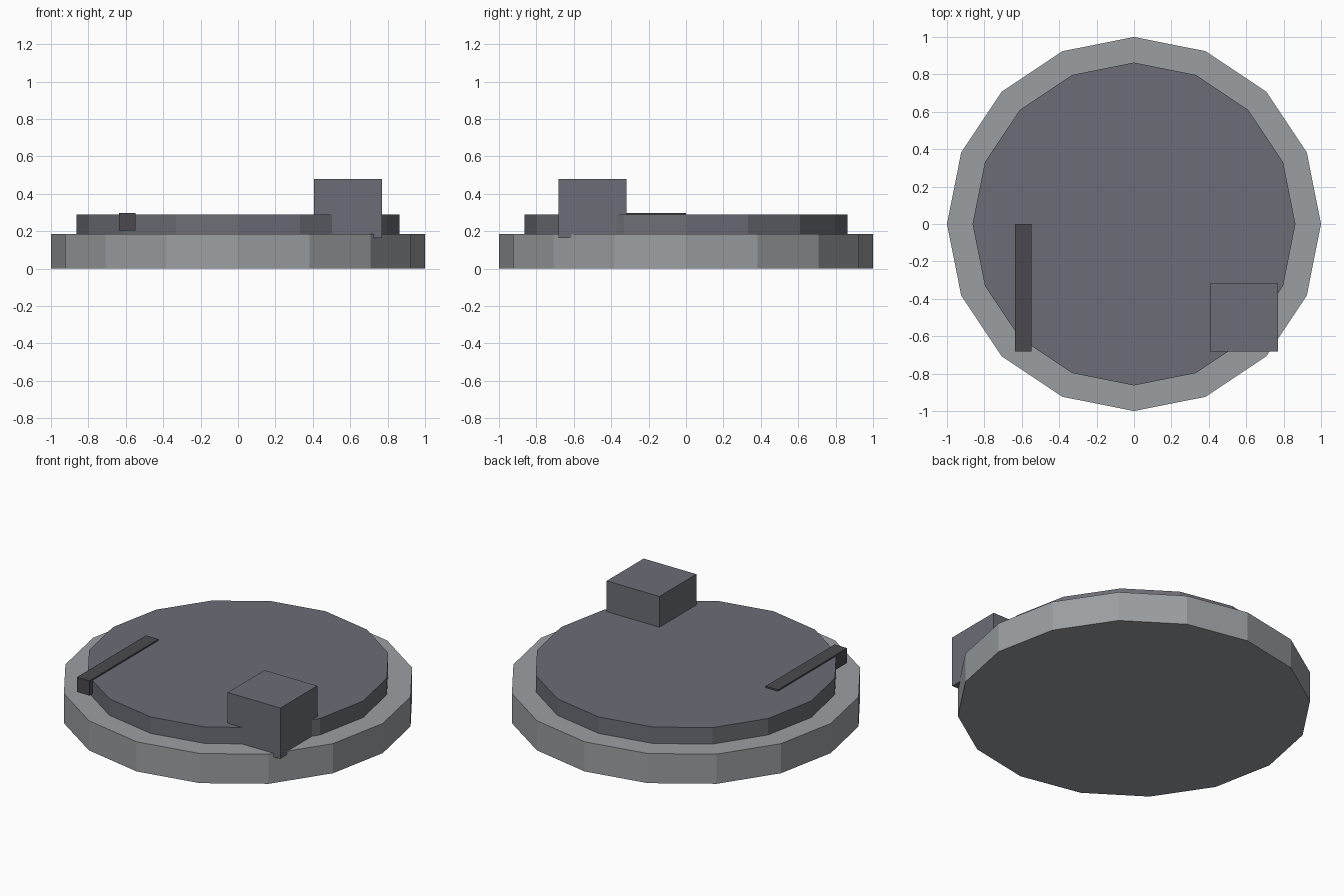
import bpy

if "Cube" in bpy.data.objects:
    bpy.data.objects.remove(bpy.data.objects["Cube"])


def paint(ob, name, rgb):
    mat = bpy.data.materials.new(name + "_paint")
    mat.diffuse_color = (*rgb, 1)
    mat.use_nodes = True
    mat.node_tree.nodes["Principled BSDF"].inputs["Base Color"].default_value = mat.diffuse_color
    ob.name = name
    ob.data.materials.append(mat)


def disc(name, radius, z0, z1, rgb):
    bpy.ops.mesh.primitive_cylinder_add(vertices=16, radius=radius, depth=z1 - z0,
                                        location=(0, 0, (z0 + z1) / 2))
    paint(bpy.context.object, name, rgb)


def box(name, lo, hi, rgb):
    centre = [(a + b) / 2 for a, b in zip(lo, hi)]
    bpy.ops.mesh.primitive_cube_add(size=1, location=centre)
    ob = bpy.context.object
    ob.scale = [b - a for a, b in zip(lo, hi)]
    bpy.ops.object.transform_apply(location=False, rotation=False, scale=True)
    paint(ob, name, rgb)


LIGHT = (0.33, 0.345, 0.36)
MID = (0.15, 0.155, 0.18)
DARK = (0.07, 0.066, 0.075)

# Stepped turntable: wide base and smaller platter
disc("base", 1.0, 0.0, 0.185, LIGHT)
disc("platter", 0.863, 0.18, 0.288, MID)

# Block overhanging the front right edge
box("corner_block", (0.406, -0.682, 0.163), (0.77, -0.318, 0.48), MID)

# Thin bar sunk into the platter on the left
box("side_bar", (-0.635, -0.682, 0.205), (-0.549, 0.0, 0.297), DARK)
